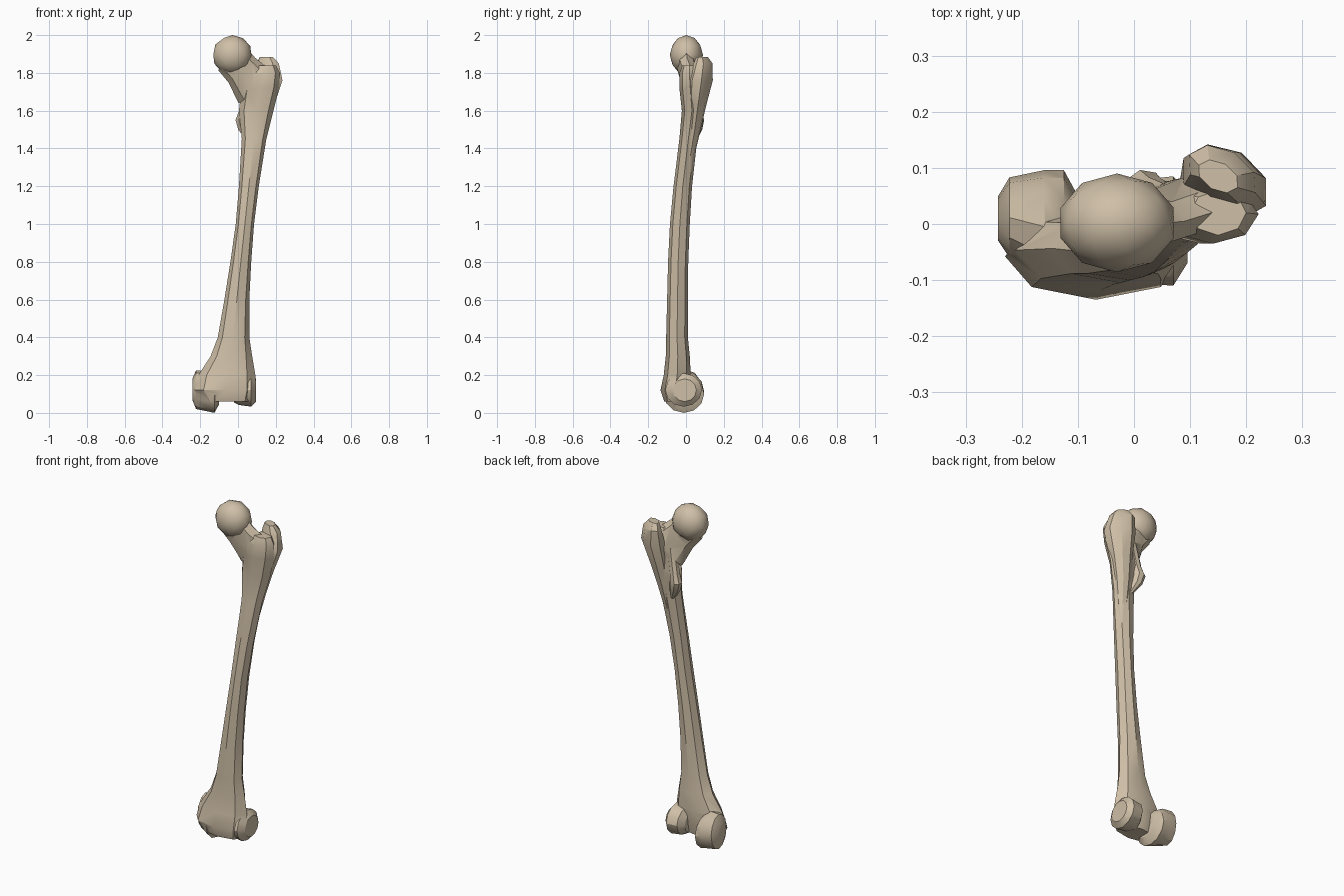
import bpy, bmesh, math
from mathutils import Vector

cube = bpy.data.objects.get("Cube")
if cube:
    bpy.data.objects.remove(cube, do_unlink=True)

bone = bpy.data.materials.new("aged_bone")
bone.use_nodes = True
bone.diffuse_color = (0.62, 0.52, 0.385, 1)
bsdf = bone.node_tree.nodes["Principled BSDF"]
bsdf.inputs["Base Color"].default_value = (0.62, 0.52, 0.385, 1)
bsdf.inputs["Roughness"].default_value = 0.8


def finish(name, bm):
    bmesh.ops.recalc_face_normals(bm, faces=bm.faces[:])
    mesh = bpy.data.meshes.new(name)
    bm.to_mesh(mesh)
    bm.free()
    mesh.materials.append(bone)
    ob = bpy.data.objects.new(name, mesh)
    bpy.context.collection.objects.link(ob)
    return ob


def loft(name, rings, n=8):
    """Skin closed elliptical rings, each given as centre, half axis u, half axis v."""
    bm = bmesh.new()
    loops = []
    for c, u, v in rings:
        c, u, v = Vector(c), Vector(u), Vector(v)
        angles = [2 * math.pi * i / n for i in range(n)]
        loops.append([bm.verts.new(c + u * math.cos(a) + v * math.sin(a)) for a in angles])
    for a, b in zip(loops, loops[1:]):
        for i in range(n):
            j = (i + 1) % n
            bm.faces.new((a[i], a[j], b[j], b[i]))
    bm.faces.new(loops[0])
    bm.faces.new(loops[-1])
    return finish(name, bm)


def upright(z, x0, x1, y0, y1):
    return ((x0 + x1) / 2, (y0 + y1) / 2, z), ((x1 - x0) / 2, 0, 0), (0, (y1 - y0) / 2, 0)


def sideways(x, y0, y1, z0, z1):
    return (x, (y0 + y1) / 2, (z0 + z1) / 2), (0, (y1 - y0) / 2, 0), (0, 0, (z1 - z0) / 2)


def turned(z, x, y, ru, rv, deg=-30):
    c, s = math.cos(math.radians(deg)), math.sin(math.radians(deg))
    return (x, y, z), (ru * c, ru * s, 0), (-rv * s, rv * c, 0)


# Long bowed shaft, flaring at the knee end
shaft = loft("thigh_bone", [upright(*r) for r in (
    (0.06, -0.185, 0.075, -0.115, 0.005),
    (0.12, -0.23, 0.095, -0.135, 0.02),
    (0.20, -0.21, 0.092, -0.118, 0.025),
    (0.30, -0.145, 0.075, -0.107, 0.02),
    (0.40, -0.107, 0.06, -0.105, 0.01),
    (0.60, -0.072, 0.06, -0.10, 0.01),
    (0.80, -0.04, 0.07, -0.095, 0.012),
    (1.00, -0.012, 0.085, -0.085, 0.02),
    (1.20, 0.005, 0.11, -0.066, 0.032),
    (1.45, 0.02, 0.15, -0.035, 0.06),
    (1.60, 0.005, 0.188, -0.022, 0.085),
    (1.72, 0.02, 0.218, -0.035, 0.08),
    (1.80, 0.06, 0.222, -0.035, 0.07),
    (1.84, 0.10, 0.20, -0.02, 0.06))])

# Slanted neck under the ball
neck = loft("neck", [
    ((-0.035, 0.0, 1.88), (0.07, 0, 0.065), (0, 0.06, 0)),
    ((0.02, 0.005, 1.815), (0.07, 0, 0.066), (0, 0.05, 0)),
    ((0.085, 0.03, 1.73), (0.085, 0, 0.085), (0, 0.052, 0)),
    ((0.105, 0.035, 1.66), (0.06, 0, 0.05), (0, 0.035, 0))])

# Ball of the hip joint
bm = bmesh.new()
bmesh.ops.create_icosphere(bm, subdivisions=2, radius=1)
for v in bm.verts:
    v.co = Vector((-0.03 + v.co.x * 0.106, 0.002 + v.co.y * 0.088, 1.895 + v.co.z * 0.105))
head = finish("hip_ball", bm)

# Large outer knob and its taper down the shaft
outer_knob = loft("outer_knob", [turned(*r) for r in (
    (1.36, 0.10, 0.02, 0.03, 0.022),
    (1.50, 0.115, 0.04, 0.045, 0.036),
    (1.62, 0.135, 0.055, 0.06, 0.047),
    (1.76, 0.162, 0.075, 0.085, 0.06),
    (1.85, 0.157, 0.09, 0.068, 0.043),
    (1.885, 0.15, 0.085, 0.04, 0.025))])

# Small inner knob at the back, with a ridge up to the neck
inner_knob = loft("inner_knob", [turned(*r) for r in (
    (1.44, 0.06, 0.04, 0.016, 0.014),
    (1.50, 0.032, 0.056, 0.033, 0.030),
    (1.55, 0.022, 0.062, 0.038, 0.034),
    (1.60, 0.034, 0.056, 0.03, 0.028),
    (1.74, 0.06, 0.045, 0.03, 0.028))])

# Two rounded knee knuckles with the open notch between them
inner_knuckle = loft("inner_knuckle", [sideways(*r) for r in (
    (-0.242, -0.03, 0.05, 0.07, 0.18),
    (-0.222, -0.06, 0.083, 0.02, 0.225),
    (-0.16, -0.105, 0.096, 0.008, 0.22),
    (-0.125, -0.118, 0.096, 0.0, 0.20),
    (-0.10, -0.10, 0.05, 0.045, 0.17))], 12)
outer_knuckle = loft("outer_knuckle", [sideways(*r) for r in (
    (-0.02, -0.09, 0.04, 0.055, 0.17),
    (0.005, -0.105, 0.078, 0.042, 0.20),
    (0.07, -0.11, 0.085, 0.033, 0.21),
    (0.095, -0.07, 0.055, 0.06, 0.18))], 12)

# Fuse everything into one continuous bone
parts = (neck, head, outer_knob, inner_knob, inner_knuckle, outer_knuckle)
bpy.ops.object.select_all(action='DESELECT')
bpy.context.view_layer.objects.active = shaft
shaft.select_set(True)
for part in parts:
    mod = shaft.modifiers.new("fuse_" + part.name, 'BOOLEAN')
    mod.operation = 'UNION'
    mod.solver = 'EXACT'
    mod.object = part
    bpy.ops.object.modifier_apply(modifier=mod.name)
for part in parts:
    bpy.data.objects.remove(part, do_unlink=True)
bpy.ops.object.shade_smooth_by_angle(angle=math.radians(32))
